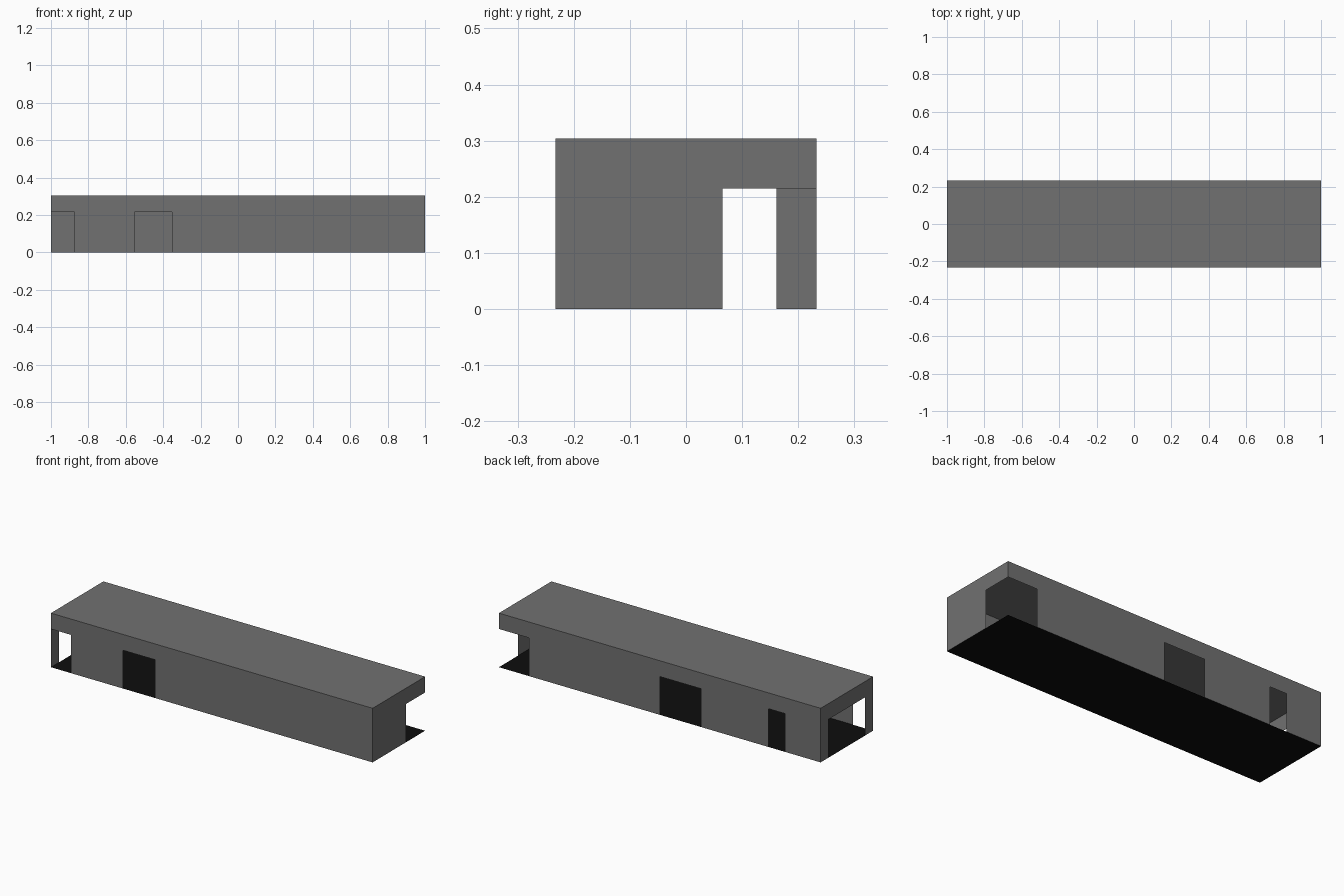
import bpy

if "Cube" in bpy.data.objects:
    bpy.data.objects.remove(bpy.data.objects["Cube"])

X, Y = 1.0, 0.233      # half length, half width
H, DOOR = 0.304, 0.215  # building height, opening height


def make_material(name, value):
    mat = bpy.data.materials.new(name)
    mat.diffuse_color = (value, value, value, 1)
    mat.use_nodes = True
    mat.node_tree.nodes["Principled BSDF"].inputs["Base Color"].default_value = mat.diffuse_color
    return mat


DARK_GREY = make_material("dark_grey", 0.165)
BLACK = make_material("black", 0.004)


def make_mesh(name, verts, faces, mat=DARK_GREY):
    mesh = bpy.data.meshes.new(name)
    mesh.from_pydata(verts, [], faces)
    mesh.materials.append(mat)
    obj = bpy.data.objects.new(name, mesh)
    bpy.context.collection.objects.link(obj)
    return obj


def wall(name, start, end, openings):
    """Thin wall from start to end; openings are (from, to) coordinates along its long axis."""
    axis = 0 if start[0] != end[0] else 1
    sign = 1 if end[axis] > start[axis] else -1
    cuts = sorted({start[axis], end[axis], *[c for o in openings for c in o]}, reverse=sign < 0)
    verts, faces = [], []
    for c in cuts:
        for z in (0, DOOR, H):
            p = [start[0], start[1], z]
            p[axis] = c
            verts.append(p)
    for i in range(len(cuts) - 1):
        a, b = 3 * i, 3 * (i + 1)
        mid = (cuts[i] + cuts[i + 1]) / 2
        faces.append((a + 1, b + 1, b + 2, a + 2))      # header
        if not any(min(o) < mid < max(o) for o in openings):
            faces.append((a, b, b + 1, a + 1))          # solid pier
    return make_mesh(name, verts, faces)


# Walls, walked counterclockwise so normals face outward
wall("front_wall", (-X, -Y), (X, -Y), [(-X, -0.875), (-0.553, -0.352)])
wall("right_wall", (X, -Y), (X, Y), [(0.065, Y)])
wall("back_wall", (X, Y), (-X, Y), [(0.814, X), (-0.256, 0.0), (-0.78, -0.675)])
wall("left_wall", (-X, Y), (-X, -Y), [(-0.161, 0.161)])

# Roof and floor sheets
corners = [(-X, -Y), (X, -Y), (X, Y), (-X, Y)]
make_mesh("roof", [(x, y, H) for x, y in corners], [(0, 1, 2, 3)])
make_mesh("floor", [(x, y, 0) for x, y in corners], [(3, 2, 1, 0)], BLACK)
